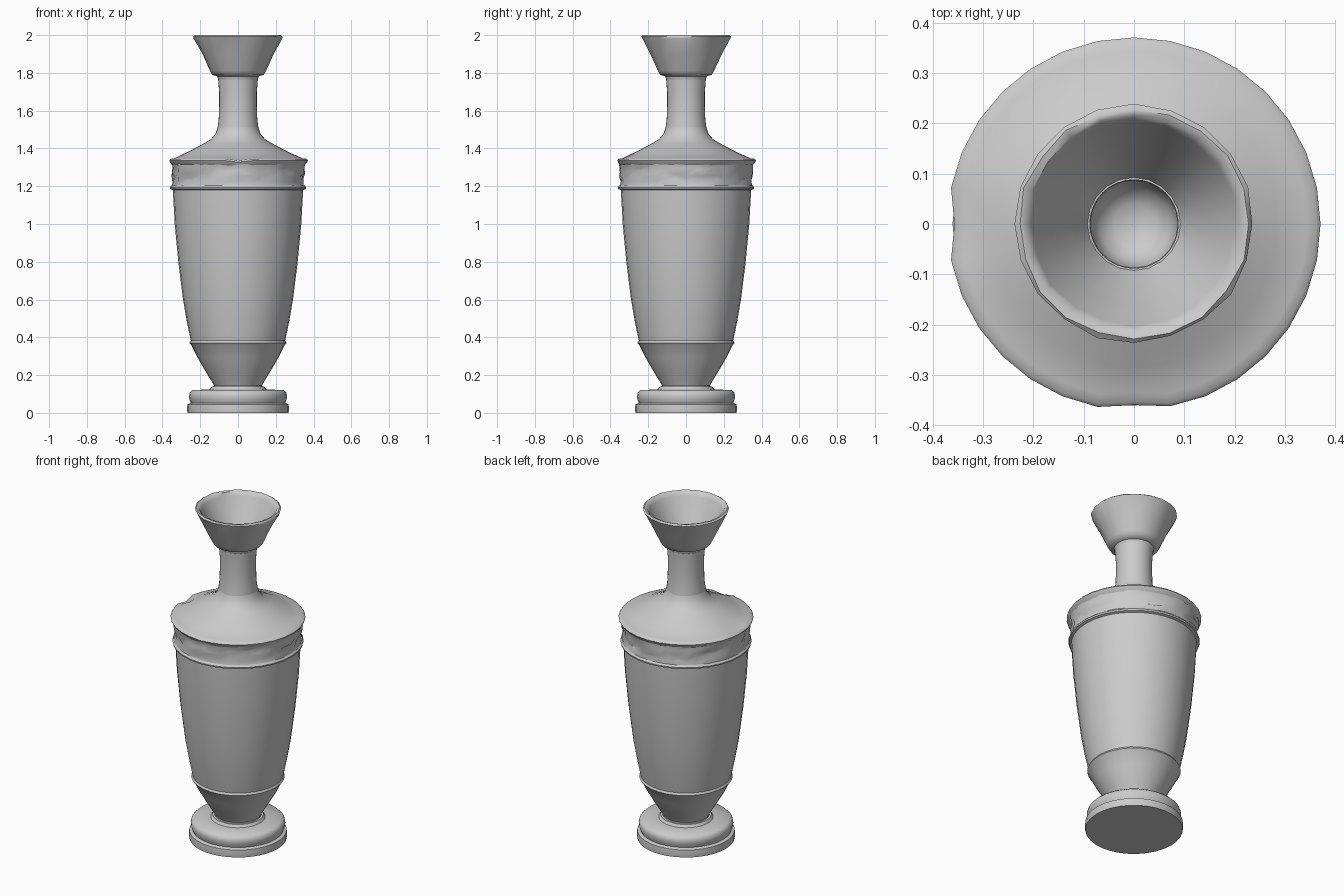
import bpy, bmesh, math, random

random.seed(4)
if "Cube" in bpy.data.objects:
    bpy.data.objects.remove(bpy.data.objects["Cube"])

stone = bpy.data.materials.new("grey stone")
stone.use_nodes = True
stone.diffuse_color = (0.6, 0.6, 0.6, 1)
stone.node_tree.nodes["Principled BSDF"].inputs["Base Color"].default_value = (0.6, 0.6, 0.6, 1)


def lathe(name, profile, sides, wear=None, angle=40):
    """Spin (radius, height) points about z; radius 0 makes a pole."""
    bm = bmesh.new()
    rings = []
    for r, z in profile:
        if r == 0:
            rings.append([bm.verts.new((0, 0, z))] * sides)
            continue
        ring = []
        for i in range(sides):
            a = math.tau * i / sides
            rr, zz = wear(r, z, a) if wear else (r, z)
            ring.append(bm.verts.new((rr * math.cos(a), rr * math.sin(a), zz)))
        rings.append(ring)
    for low, high in zip(rings, rings[1:]):
        for i in range(sides):
            j = (i + 1) % sides
            corners = dict.fromkeys((low[i], low[j], high[j], high[i]))
            bm.faces.new(list(corners))
    bmesh.ops.recalc_face_normals(bm, faces=bm.faces)
    mesh = bpy.data.meshes.new(name)
    bm.to_mesh(mesh)
    bm.free()
    mesh.materials.append(stone)
    obj = bpy.data.objects.new(name, mesh)
    bpy.context.collection.objects.link(obj)
    bpy.ops.object.select_all(action='DESELECT')
    obj.select_set(True)
    bpy.context.view_layer.objects.active = obj
    bpy.ops.object.shade_smooth_by_angle(angle=math.radians(angle))
    return obj


def near(a, centre, width):
    d = abs((a - centre + math.pi) % math.tau - math.pi)
    return max(0, 1 - d / width)


# Chips knocked out of the shoulder lip at the front and the right
def chipped(r, z, a):
    if r > 0.34:
        chip = max(near(a, math.radians(273), 0.16), near(a, math.radians(181), 0.12))
        r -= 0.016 * chip
        z -= 0.012 * chip
    return r, z


# Worn relief in the frieze band
def carved(r, z, a):
    if 1.22 < z < 1.31:
        r += random.uniform(-0.012, 0.006)
        z += random.uniform(-0.012, 0.012)
    return r, z


# Slightly uneven rim
def uneven(r, z, a):
    if z > 1.85:
        r *= random.uniform(0.985, 1.01)
    return r, z


# Round stepped foot
lathe("foot", [(0, 0), (0.268, 0), (0.27, 0.02), (0.268, 0.045), (0.25, 0.052),
               (0.257, 0.07), (0.26, 0.09), (0.256, 0.108), (0.243, 0.12),
               (0.15, 0.125), (0.14, 0.14), (0, 0.14)], 32)

# Tapered body with a ridge low down and another under the frieze
lathe("body", [(0, 0.12), (0.138, 0.12), (0.127, 0.145), (0.138, 0.165), (0.172, 0.22),
               (0.215, 0.295), (0.248, 0.36), (0.257, 0.37), (0.25, 0.382),
               (0.272, 0.49), (0.291, 0.6), (0.316, 0.8), (0.335, 1.0),
               (0.345, 1.18), (0.359, 1.185), (0.361, 1.194), (0.352, 1.205)], 32)

# Frieze band
lathe("frieze", [(0.35, 1.2), (0.349, 1.225), (0.35, 1.25), (0.351, 1.275),
                 (0.353, 1.3), (0.356, 1.32)], 40, carved)

# Lip and sloping shoulder
lathe("shoulder", [(0.353, 1.312), (0.365, 1.325), (0.371, 1.336), (0.364, 1.345),
                   (0.345, 1.347), (0.285, 1.373), (0.235, 1.398), (0.18, 1.427),
                   (0.142, 1.45), (0.118, 1.48), (0.108, 1.51)], 32, chipped, 50)

# Hollow neck closed by a rounded floor
lathe("neck", [(0.108, 1.51), (0.102, 1.56), (0.1, 1.62), (0.1, 1.7), (0.105, 1.765),
               (0.088, 1.765), (0.086, 1.5), (0.07, 1.46), (0.04, 1.44), (0, 1.435)], 32)

# Flared mouth with a thick rim and a funnel inside
lathe("mouth", [(0.102, 1.755), (0.11, 1.782), (0.137, 1.79), (0.149, 1.812),
                (0.19, 1.9), (0.233, 1.982), (0.237, 1.993), (0.229, 2.0),
                (0.214, 1.996), (0.203, 1.975), (0.165, 1.9), (0.12, 1.815),
                (0.087, 1.755)], 20, uneven, 50)
